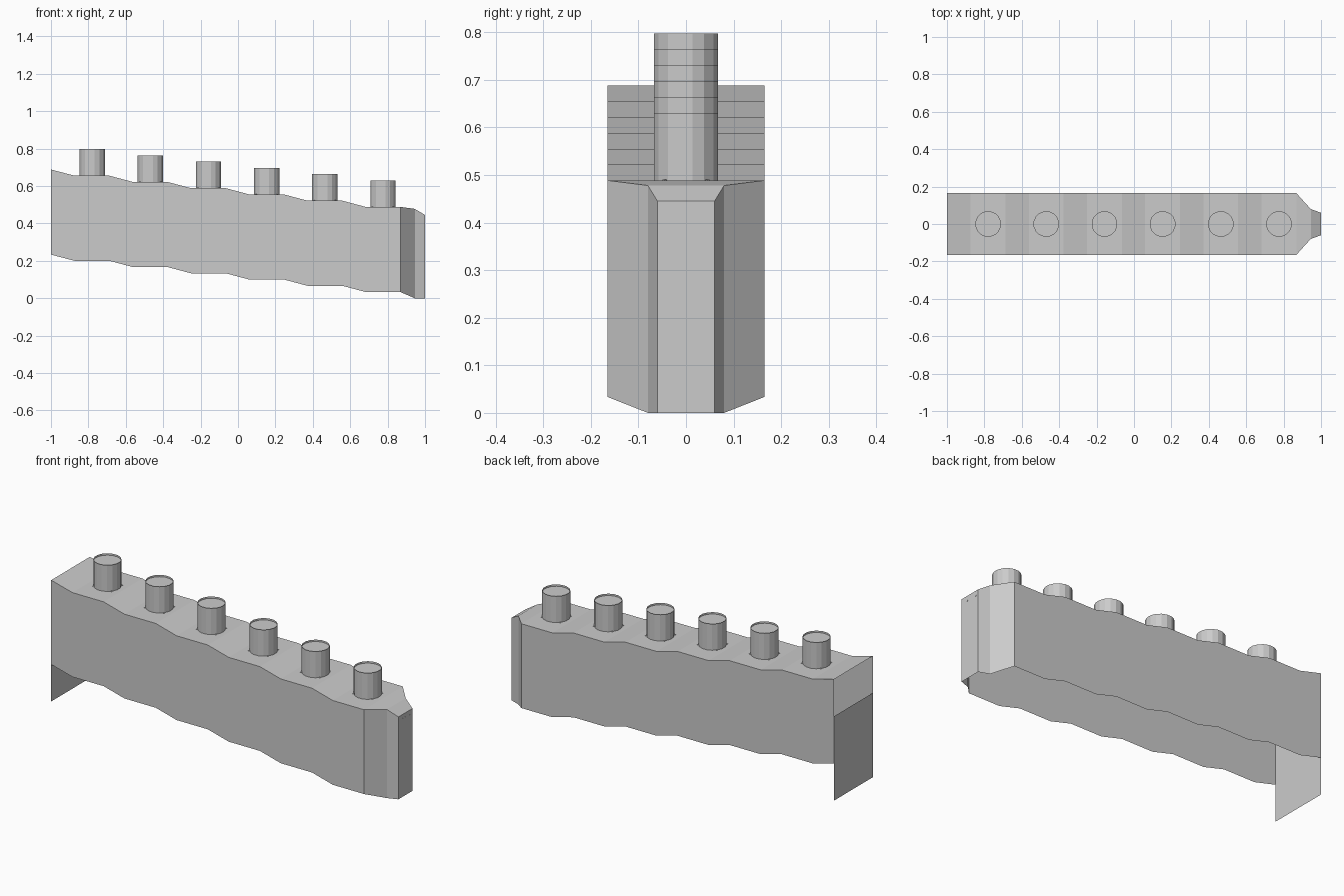
import bpy, bmesh, math
from mathutils import Matrix, Vector

cube = bpy.data.objects.get("Cube")
if cube:
    bpy.data.objects.remove(cube)

grey = bpy.data.materials.new("plain_grey")
grey.use_nodes = True
COLOUR = (0.6, 0.6, 0.6, 1)
grey.diffuse_color = COLOUR
grey.node_tree.nodes["Principled BSDF"].inputs["Base Color"].default_value = COLOUR

HALF, WALL, STEP, PITCH, FLAT = 0.165, 0.455, 0.0333, 0.311, 0.093
COUNT, FIRST_X, FIRST_Z = 6, -0.78, 0.655


def add_object(name, bm):
    mesh = bpy.data.meshes.new(name)
    bm.to_mesh(mesh)
    bm.free()
    mesh.materials.append(grey)
    obj = bpy.data.objects.new(name, mesh)
    bpy.context.collection.objects.link(obj)
    return obj


def disc_stud(bm, centre, radius, height, turn=Matrix()):
    bmesh.ops.create_cone(bm, cap_ends=True, segments=8, radius1=radius, radius2=radius,
                          depth=height, matrix=Matrix.Translation(centre) @ turn)


# Stations along the shell: x, half width, top, bottom
stations = [(-1, HALF, FIRST_Z + STEP, FIRST_Z + STEP - WALL)]
pads = [(FIRST_X + i * PITCH, FIRST_Z - i * STEP) for i in range(COUNT)]
for x, z in pads:
    stations += [(x + d, HALF, z, z - WALL) for d in (-FLAT, FLAT)]
stations += [(0.945, 0.08, 0.478, 0), (1, 0.06, 0.445, 0)]

# Stepped shell with side walls, deck and nose, open below and at the rear
bm = bmesh.new()
rings = [[bm.verts.new(p) for p in ((x, -w, b), (x, -w, t), (x, w, t), (x, w, b))]
         for x, w, t, b in stations]
for near, far in zip(rings, rings[1:]):
    for k in range(3):
        bm.faces.new((near[k], far[k], far[k + 1], near[k + 1]))
bm.faces.new(list(reversed(rings[-1])))
add_object("stepped_shell", bm)

# Low rear plate
bm = bmesh.new()
low = pads[-1][1] - WALL
bm.faces.new([bm.verts.new((-1, y, z)) for y, z in
              ((HALF, low), (HALF, low + WALL), (-HALF, low + WALL), (-HALF, low))])
bmesh.ops.reverse_faces(bm, faces=bm.faces[:])
add_object("rear_plate", bm)

# Pipes with slightly sunken lids, and four studs around each
RADIUS, HEIGHT, SIDES = 0.069, 0.142, 16
studs = bmesh.new()
for i, (x, z) in enumerate(pads):
    bm = bmesh.new()
    turn = Matrix.Rotation(math.pi / SIDES, 4, "Z")
    place = Matrix.Translation((x, 0, z)) @ turn
    bmesh.ops.create_cone(bm, cap_ends=False, segments=SIDES, radius1=RADIUS, radius2=RADIUS,
                          depth=HEIGHT, matrix=Matrix.Translation((0, 0, HEIGHT / 2)) @ place)
    bmesh.ops.create_circle(bm, cap_ends=True, segments=SIDES, radius=RADIUS,
                            matrix=Matrix.Translation((0, 0, HEIGHT - 0.01)) @ place)
    add_object(f"pipe_{i + 1}", bm)
    for sx in (-1, 1):
        for sy in (-1, 1):
            disc_stud(studs, Vector((x + sx * 0.056, sy * 0.045, z + 0.001)), 0.004, 0.003)
add_object("deck_studs", studs)

# Row of small studs on the nose
bm = bmesh.new()
for k in range(-2, 3):
    disc_stud(bm, Vector((0.999, k * 0.0205, 0.42)), 0.005, 0.003, Matrix.Rotation(math.pi / 2, 4, "Y"))
add_object("nose_studs", bm)
